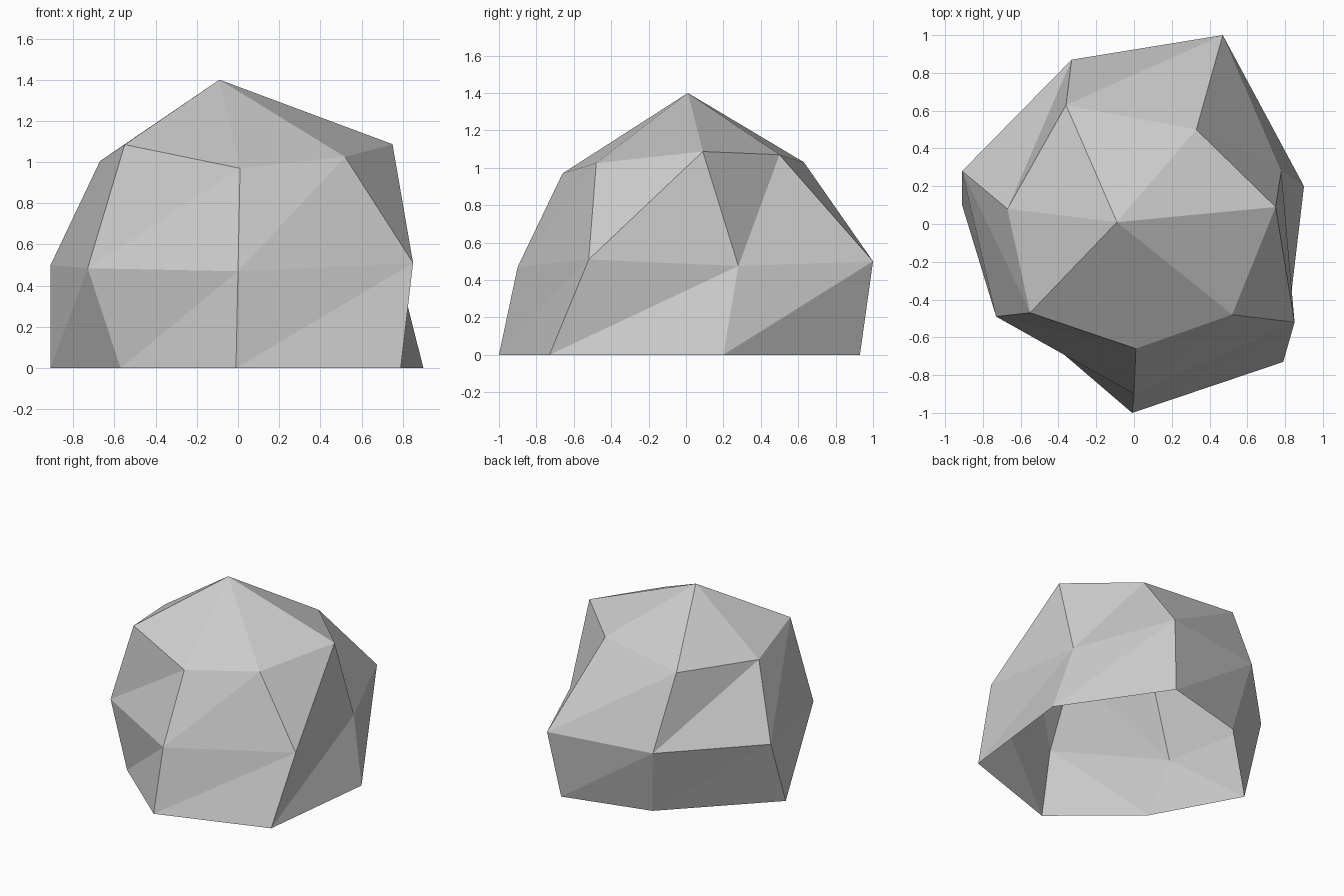
import bpy, bmesh

if "Cube" in bpy.data.objects:
    bpy.data.objects.remove(bpy.data.objects["Cube"])

# Colour
stone = bpy.data.materials.new("light grey stone")
stone.diffuse_color = (0.60, 0.60, 0.60, 1)
stone.use_nodes = True
stone.node_tree.nodes["Principled BSDF"].inputs["Base Color"].default_value = stone.diffuse_color

# Irregular seven-sided rings, counter-clockwise from the front
base = [(-0.01, -1.0, 0), (0.79, -0.73, 0), (0.90, 0.20, 0), (0.40, 0.93, 0),
        (-0.25, 0.76, 0), (-0.91, 0.10, 0), (-0.57, -0.52, 0)]
middle = [(0.0, -0.90, 0.47), (0.85, -0.52, 0.51), (0.78, 0.28, 0.475), (0.47, 1.0, 0.50),
          (-0.33, 0.87, 0.50), (-0.91, 0.28, 0.50), (-0.73, -0.49, 0.485)]
upper = [(0.01, -0.66, 0.97), (0.52, -0.48, 1.025), (0.75, 0.09, 1.087), (0.33, 0.50, 1.07),
         (-0.36, 0.63, 1.03), (-0.67, 0.08, 1.005), (-0.55, -0.47, 1.085)]
peak = (-0.09, 0.01, 1.40)

bm = bmesh.new()
rings = [[bm.verts.new(p) for p in ring] for ring in (base, middle, upper)]
top = bm.verts.new(peak)

# Faceted walls: each ring joined to the next with a rising diagonal (underside open)
for low, high in zip(rings, rings[1:]):
    for i in range(7):
        j = (i + 1) % 7
        bm.faces.new((low[i], low[j], high[j]))
        bm.faces.new((low[i], high[j], high[i]))

# Peak
for i in range(7):
    bm.faces.new((rings[-1][i], rings[-1][(i + 1) % 7], top))

mesh = bpy.data.meshes.new("boulder")
bm.to_mesh(mesh)
bm.free()
mesh.materials.append(stone)
boulder = bpy.data.objects.new("boulder", mesh)
bpy.context.collection.objects.link(boulder)
